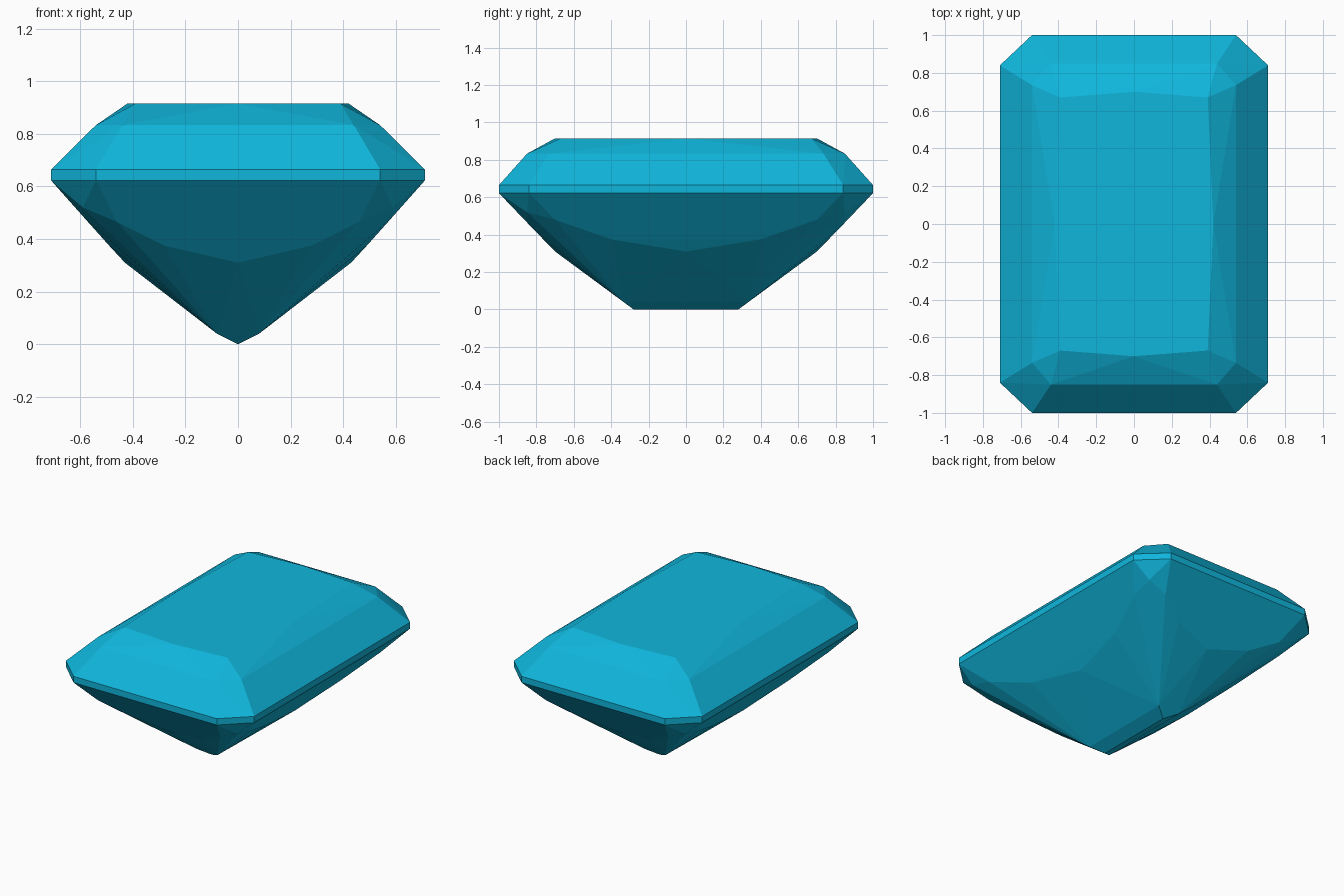
import bpy, bmesh

if "Cube" in bpy.data.objects:
    bpy.data.objects.remove(bpy.data.objects["Cube"])

# One quadrant of the cut's corner points, lowest to highest
quadrant = [
    (0, 0.28, 0), (0.08, 0.334, 0.04),                               # keel
    (0, 0.70, 0.31), (0.28, 0.763, 0.375), (0.46, 0.85, 0.465),      # end pavilion break
    (0.43, 0, 0.31), (0.49, 0.40, 0.375), (0.584, 0.70, 0.48),       # side pavilion break
    (0.59, 0.85, 0.52),                                              # corner facet tip
    (0.54, 1.0, 0.622), (0.71, 0.84, 0.622),                         # girdle bottom
    (0.54, 1.0, 0.665), (0.71, 0.84, 0.665),                         # girdle top
    (0.44, 0.85, 0.833), (0.54, 0.735, 0.833),                       # crown step
    (0, 0.70, 0.915), (0.39, 0.67, 0.915), (0.42, 0, 0.915),         # table
]

# Mirror into all four quadrants; the gem is convex, so hull it
points = {(sx * x + 0.0, sy * y + 0.0, z)
          for x, y, z in quadrant for sx in (1, -1) for sy in (1, -1)}
bm = bmesh.new()
for p in sorted(points):
    bm.verts.new(p)
hull = bmesh.ops.convex_hull(bm, input=bm.verts[:])
bmesh.ops.delete(bm, geom=[v for v in bm.verts if not v.link_faces], context='VERTS')

# Merge triangles of each flat facet
bmesh.ops.dissolve_limit(bm, angle_limit=0.01, verts=bm.verts[:], edges=bm.edges[:])
bmesh.ops.recalc_face_normals(bm, faces=bm.faces[:])

mesh = bpy.data.meshes.new("cut_gem")
bm.to_mesh(mesh)
bm.free()
gem = bpy.data.objects.new("cut_gem", mesh)
bpy.context.collection.objects.link(gem)

# Blue gem colour
mat = bpy.data.materials.new("gem_blue")
mat.diffuse_color = (0.005, 0.47, 0.72, 1)
mat.use_nodes = True
mat.node_tree.nodes["Principled BSDF"].inputs["Base Color"].default_value = mat.diffuse_color
mesh.materials.append(mat)
